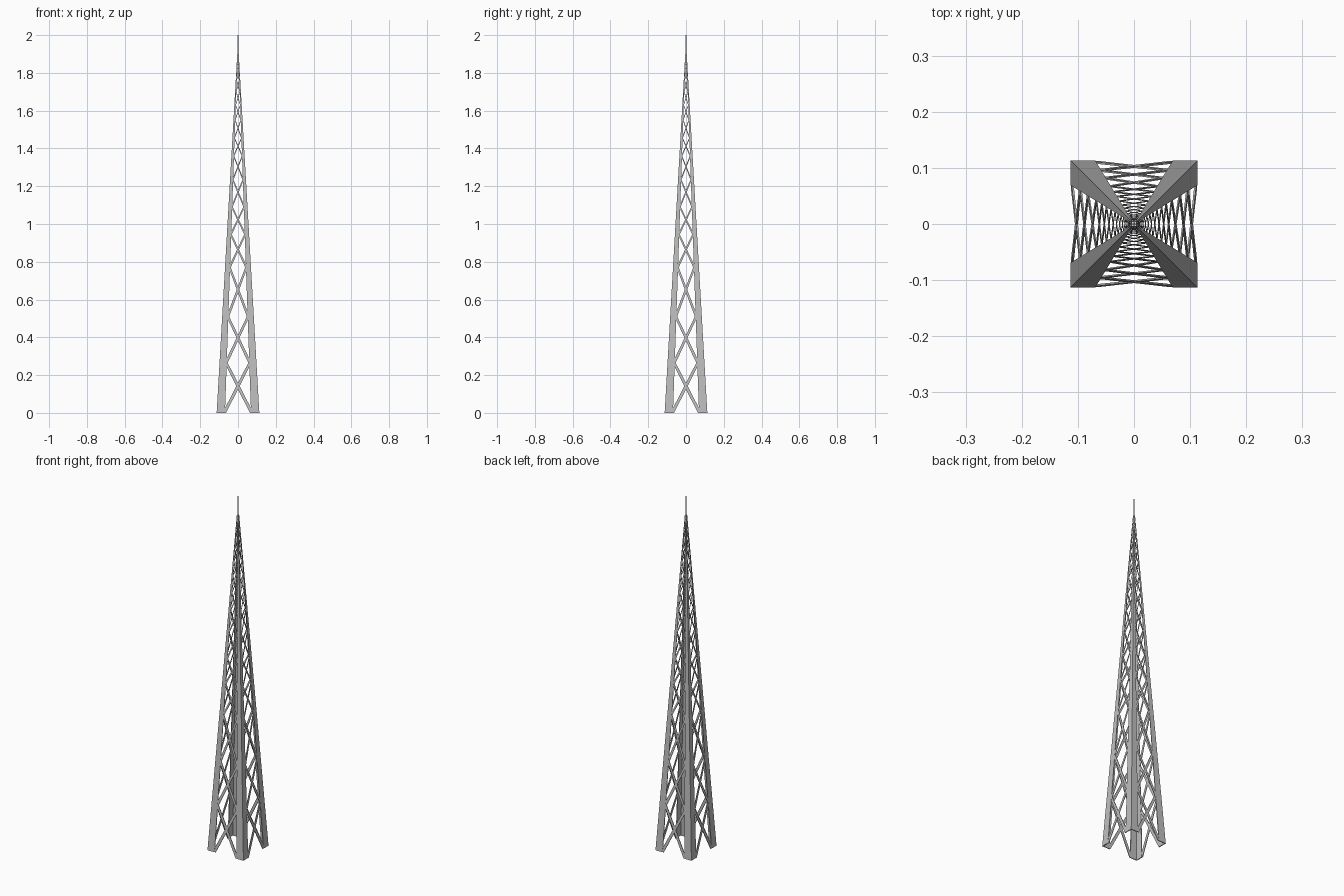
import bpy, bmesh
from math import pi
from mathutils import Matrix, Vector

cube = bpy.data.objects.get("Cube")
if cube:
    bpy.data.objects.remove(cube, do_unlink=True)

BASE, TIP, TOP = 0.113, 0.004, 1.9      # half width at foot and top, lattice height
FLANGE = 0.39                           # leg flange as a share of the half width
JOINTS = [0, 0.265, 0.51, 0.77, 0.945, 1.09, 1.235, 1.36, 1.455, 1.55,
          1.63, 1.7, 1.76, 1.81, 1.85, 1.885]

steel = bpy.data.materials.new("grey steel")
steel.use_nodes = True
GREY = (0.52, 0.52, 0.52, 1)
steel.diffuse_color = GREY
steel.node_tree.nodes["Principled BSDF"].inputs["Base Color"].default_value = GREY


def half(z):
    return BASE + (TIP - BASE) * z / TOP


def loft(bm, lower, upper):
    """Solid between two matching outlines."""
    a = [bm.verts.new(p) for p in lower]
    b = [bm.verts.new(p) for p in upper]
    n = len(a)
    bm.faces.new(a[::-1])
    bm.faces.new(b)
    for i in range(n):
        j = (i + 1) % n
        bm.faces.new((a[i], a[j], b[j], b[i]))


def finish(bm, name, turn=0):
    bmesh.ops.recalc_face_normals(bm, faces=bm.faces[:])
    bm.transform(Matrix.Rotation(turn, 4, "Z"))
    mesh = bpy.data.meshes.new(name)
    bm.to_mesh(mesh)
    bm.free()
    mesh.materials.append(steel)
    bpy.context.collection.objects.link(bpy.data.objects.new(name, mesh))


# Tapered angle-section leg at the front left corner
def leg(name, turn):
    def outline(z):
        h = half(z)
        inner, thin = h * (1 - FLANGE), h * 0.96
        return [Vector((x, -y, z)) for x, y in
                ((h, h), (h, inner), (thin, inner), (thin, thin), (inner, thin), (inner, h))]
    bm = bmesh.new()
    loft(bm, outline(0), outline(TOP))
    finish(bm, name, turn)


# Crossed flat bars in the front face, cut level at each joint
def bracing(name, turn):
    def end(side, z):
        h = half(z)
        x, w = side * h * (1 - FLANGE) * 1.05, max(0.0095 * h / BASE, 0.0018)
        near, far = h - 0.0006, h - 0.0006 - max(0.0035 * h / BASE, 0.001)
        return [(x - w, -near, z), (x + w, -near, z), (x + w, -far, z), (x - w, -far, z)]
    bm = bmesh.new()
    for low, high in zip(JOINTS, JOINTS[1:]):
        for side in (-1, 1):
            loft(bm, end(side, low), end(-side, high))
    finish(bm, name, turn)


for i, corner in enumerate(("front_left", "back_left", "back_right", "front_right")):
    leg(corner + "_leg", i * pi / 2)
for i, face in enumerate(("front", "left", "back", "right")):
    bracing(face + "_bracing", i * pi / 2)

# Thin mast on top
bm = bmesh.new()


def square(r, z):
    return [(-r, -r, z), (r, -r, z), (r, r, z), (-r, r, z)]


loft(bm, square(0.003, 1.87), square(0.0018, 2.0))
finish(bm, "mast")
